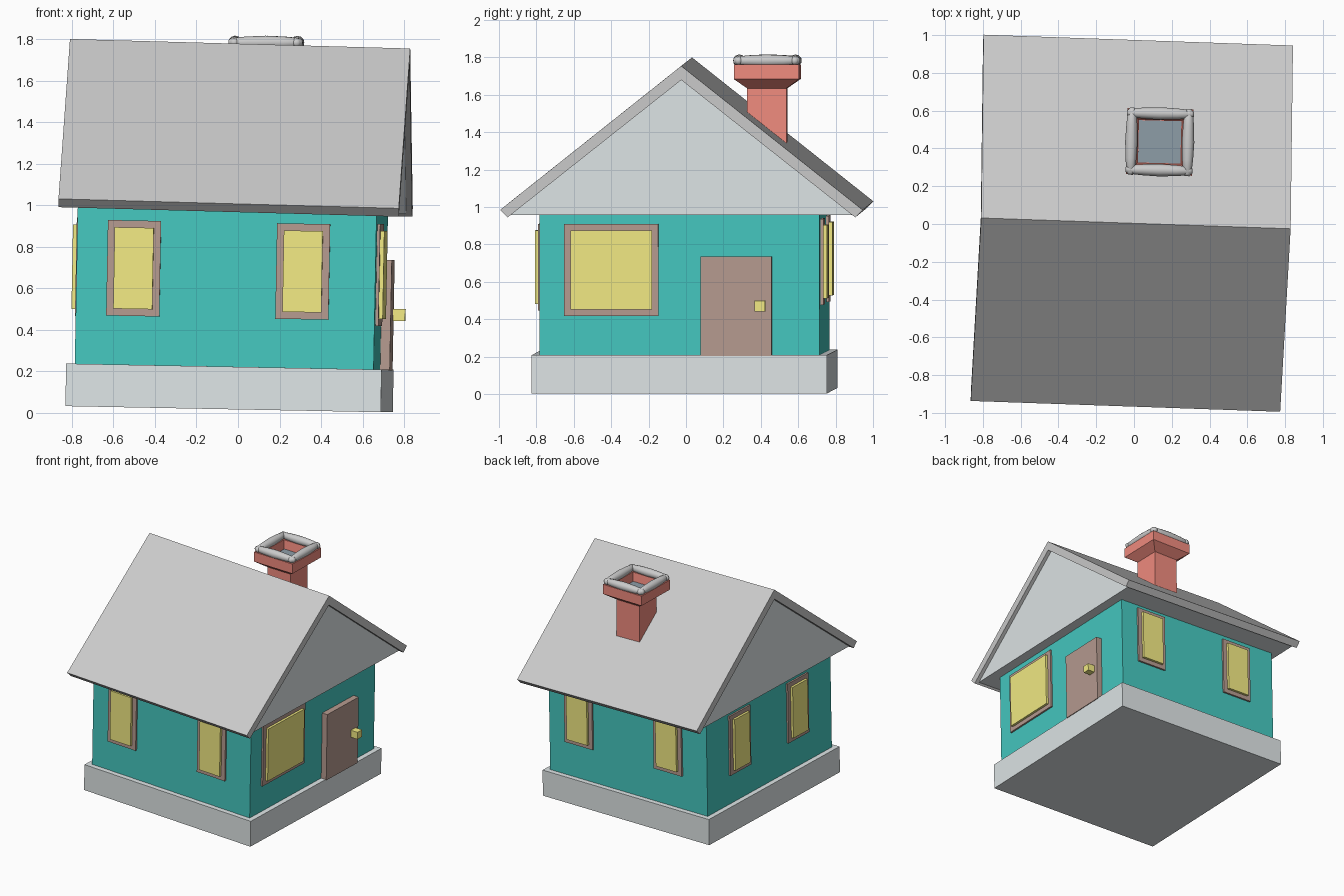
import bpy, bmesh, math
from mathutils import Matrix, Vector

if "Cube" in bpy.data.objects:
    bpy.data.objects.remove(bpy.data.objects["Cube"])


def frame(x, y, z, yaw, pitch):
    return (Matrix.Translation((x, y, z)) @ Matrix.Rotation(math.radians(yaw), 4, 'Z')
            @ Matrix.Rotation(math.radians(pitch), 4, 'Y'))


# The house leans and turns slightly; each group has its own placement
BODY = frame(-0.043, -0.008, 0.018, -2.1, 1.1)
ROOF = frame(-0.039, 0.005, 0.018, -2.0, 1.6)
CHIM = frame(0.13, 0.435, 0, -1.5, 0.2)


def material(name, rgb):
    m = bpy.data.materials.new(name)
    m.diffuse_color = (*rgb, 1)
    m.use_nodes = True
    m.node_tree.nodes["Principled BSDF"].inputs["Base Color"].default_value = m.diffuse_color
    return m


TEAL = material("teal", (0.06, 0.58, 0.53))
STONE = material("stone", (0.74, 0.79, 0.80))
BROWN = material("brown", (0.47, 0.33, 0.28))
YELLOW = material("yellow", (0.90, 0.83, 0.23))
RED = material("red", (0.88, 0.26, 0.21))
SLATE = material("slate", (0.27, 0.34, 0.39))


def finish(name, bm, mat, place):
    bmesh.ops.recalc_face_normals(bm, faces=bm.faces)
    me = bpy.data.meshes.new(name)
    bm.to_mesh(me)
    bm.free()
    ob = bpy.data.objects.new(name, me)
    if mat:
        me.materials.append(mat)
    ob.matrix_world = place
    bpy.context.collection.objects.link(ob)
    return ob


def box(name, x, y, z, mat, place=BODY):
    """Box from (min, max) ranges."""
    bm = bmesh.new()
    bmesh.ops.create_cube(bm, size=1)
    for v in bm.verts:
        v.co = Vector([(r[0] + r[1]) / 2 + c * (r[1] - r[0]) for r, c in zip((x, y, z), v.co)])
    return finish(name, bm, mat, place)


def extrude_x(name, profile, half, mat, place):
    """Extrude a (y, z) outline along x."""
    bm = bmesh.new()
    f = bm.faces.new([bm.verts.new((-half, y, z)) for y, z in profile])
    r = bmesh.ops.extrude_face_region(bm, geom=[f])
    vs = [g for g in r["geom"] if isinstance(g, bmesh.types.BMVert)]
    bmesh.ops.translate(bm, verts=vs, vec=(2 * half, 0, 0))
    return finish(name, bm, mat, place)


def rings(name, sections, sides, mat, place, turn=0.0):
    """Stack of regular rings (radius, z), closed at both ends."""
    bm = bmesh.new()
    loops = [[bm.verts.new((r * math.cos(turn + i * math.tau / sides),
                            r * math.sin(turn + i * math.tau / sides), z))
              for i in range(sides)] for r, z in sections]
    for a, b in zip(loops, loops[1:]):
        for i in range(sides):
            j = (i + 1) % sides
            bm.faces.new((a[i], a[j], b[j], b[i]))
    bm.faces.new(loops[0])
    bm.faces.new(loops[-1])
    return finish(name, bm, mat, place)


def window(name, side, wall, centre, half, z0, z1):
    """Frame and raised pane on the wall turned 'side' degrees from the front."""
    place = BODY @ Matrix.Rotation(math.radians(side), 4, 'Z')
    t = 0.034
    box(name + "_frame", (centre - half, centre + half), (-wall - 0.014, -wall + 0.02),
        (z0, z1), BROWN, place)
    box(name + "_pane", (centre - half + t, centre + half - t), (-wall - 0.033, -wall),
        (z0 + t, z1 - t), YELLOW, place)


# Foundation and walls
box("foundation", (-0.76, 0.76), (-0.79, 0.79), (0, 0.205), STONE)
box("walls", (-0.72, 0.72), (-0.75, 0.75), (0.19, 0.98), TEAL)

# Gable and roof slab
extrude_x("gable", [(-0.93, 0.962), (0.93, 0.962), (0, 1.69)], 0.79, STONE, ROOF)
extrude_x("roof", [(-0.97, 0.99), (-0.93, 0.95), (0, 1.685), (0.93, 0.95), (0.97, 0.99), (0, 1.76)],
          0.82, None, ROOF)

# Windows: small pairs on front, back and left, one large on the right
for i, c in enumerate((-0.445, 0.37)):
    window(f"front_window_{i}", 0, 0.75, c, 0.128, 0.44, 0.90)
    window(f"back_window_{i}", 180, 0.75, c, 0.128, 0.47, 0.93)
for i, c in enumerate((-0.36, 0.34)):
    window(f"left_window_{i}", -90, 0.72, c, 0.125, 0.435, 0.91)
window("right_window", 90, 0.72, -0.365, 0.252, 0.415, 0.906)

# Door and knob
box("door", (0.70, 0.766), (0.114, 0.494), (0.2, 0.732), BROWN)
box("door_knob", (0.765, 0.825), (0.406, 0.462), (0.44, 0.497), YELLOW)

# Chimney: square flared stack with a hollow top
q = math.sqrt(2)
rings("chimney", [(0.105 * q, 1.28), (0.105 * q, 1.635), (0.175 * q, 1.685), (0.175 * q, 1.762),
                  (0.125 * q, 1.762), (0.115 * q, 1.69)], 4, RED, CHIM, math.pi / 4)
box("flue", (-0.112, 0.112), (-0.112, 0.112), (1.68, 1.696), SLATE, CHIM)

# Bulging rolls around the chimney rim
roll = [(0.012, -0.178), (0.022, -0.165), (0.029, -0.09), (0.033, 0),
        (0.029, 0.09), (0.022, 0.165), (0.012, 0.178)]
for i in range(4):
    place = (CHIM @ Matrix.Rotation(i * math.pi / 2, 4, 'Z')
             @ Matrix.Translation((0, 0.15, 1.783)) @ Matrix.Rotation(math.pi / 2, 4, 'Y'))
    ob = rings(f"chimney_roll_{i}", roll, 12, None, place)
    for p in ob.data.polygons:
        p.use_smooth = True
